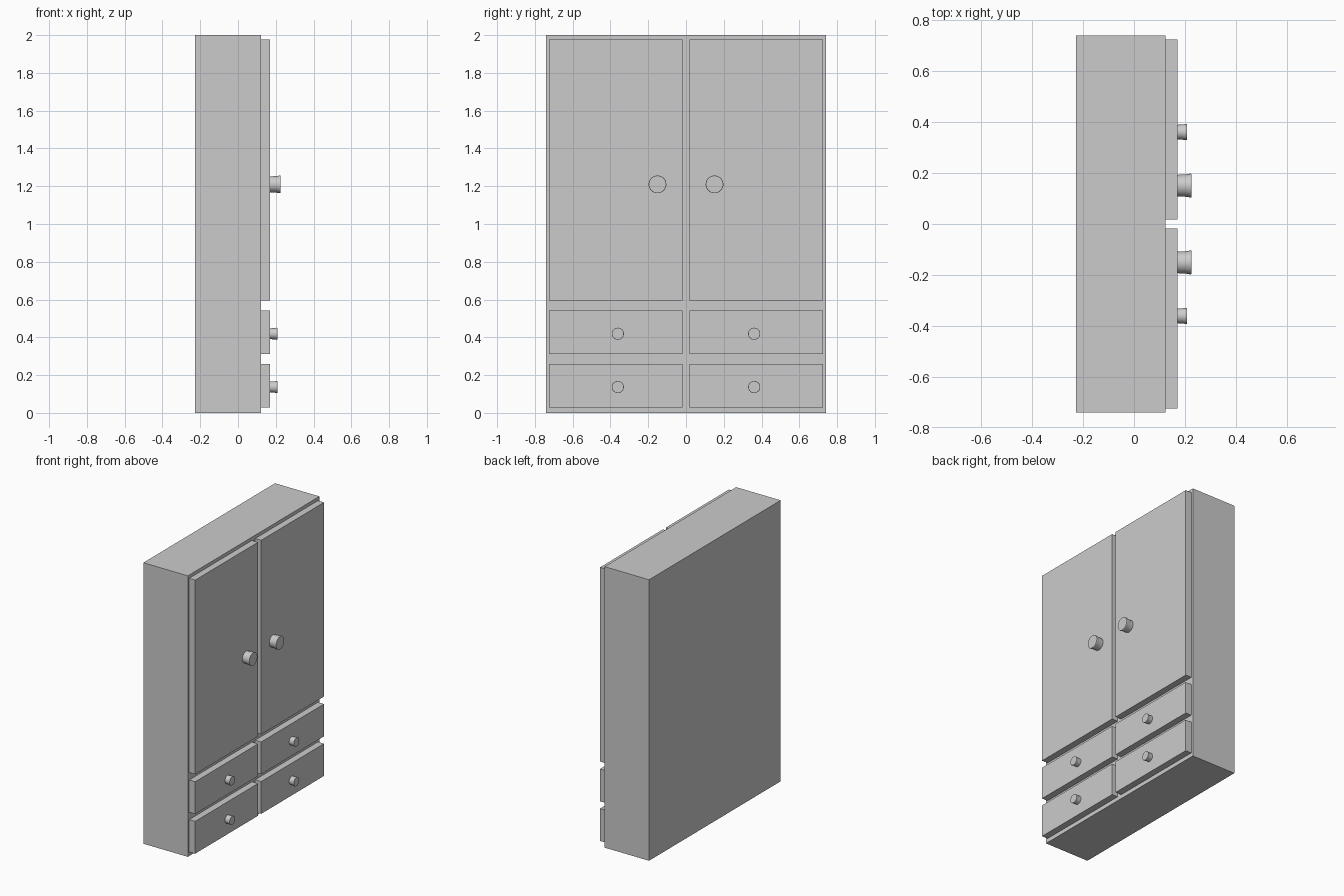
import bpy, bmesh, math

if "Cube" in bpy.data.objects:
    bpy.data.objects.remove(bpy.data.objects["Cube"])

FRONT = 0.123   # front plane of the carcass
FACE = 0.17     # front plane of doors and drawers


def box(name, x0, x1, y0, y1, z0, z1):
    bpy.ops.mesh.primitive_cube_add(
        size=1, location=((x0 + x1) / 2, (y0 + y1) / 2, (z0 + z1) / 2))
    ob = bpy.context.object
    ob.name = name
    ob.scale = (x1 - x0, y1 - y0, z1 - z0)
    bpy.ops.object.transform_apply(location=False, rotation=False, scale=True)
    return ob


def knob(name, y, z, radius, length, steps=32):
    # flared knob turned around the x axis: (distance along x, radius)
    profile = [(0, 0.9), (0.5, 0.92), (0.8, 0.97), (0.93, 1.0), (1, 0.97)]
    bm = bmesh.new()
    rings = []
    for d, r in profile:
        rings.append([bm.verts.new((d * length,
                                    r * radius * math.cos(2 * math.pi * i / steps),
                                    r * radius * math.sin(2 * math.pi * i / steps)))
                      for i in range(steps)])
    for a, b in zip(rings, rings[1:]):
        for i in range(steps):
            j = (i + 1) % steps
            bm.faces.new((a[i], a[j], b[j], b[i]))
    bm.faces.new(rings[0])
    bm.faces.new(rings[-1])
    bmesh.ops.recalc_face_normals(bm, faces=bm.faces)
    mesh = bpy.data.meshes.new(name)
    bm.to_mesh(mesh)
    bm.free()
    ob = bpy.data.objects.new(name, mesh)
    ob.location = (FACE, y, z)
    bpy.context.collection.objects.link(ob)
    bpy.ops.object.select_all(action='DESELECT')
    ob.select_set(True)
    bpy.context.view_layer.objects.active = ob
    bpy.ops.object.shade_smooth_by_angle(angle=math.radians(30))
    return ob


# carcass
box("cabinet_body", -0.227, FRONT, -0.74, 0.74, 0, 2)

for side, s in (("left", -1), ("right", 1)):
    y0, y1 = sorted((s * 0.018, s * 0.724))
    # door with its large knob
    box(f"{side}_door", FRONT, FACE, y0, y1, 0.594, 1.976)
    knob(f"{side}_door_knob", s * 0.151, 1.21, 0.047, 0.056)
    # two drawers with small knobs
    for row, z0 in (("lower", 0.029), ("upper", 0.311)):
        box(f"{side}_{row}_drawer", FRONT, FACE, y0, y1, z0, z0 + 0.23)
        knob(f"{side}_{row}_drawer_knob", s * 0.361, z0 + 0.108, 0.032, 0.038)
